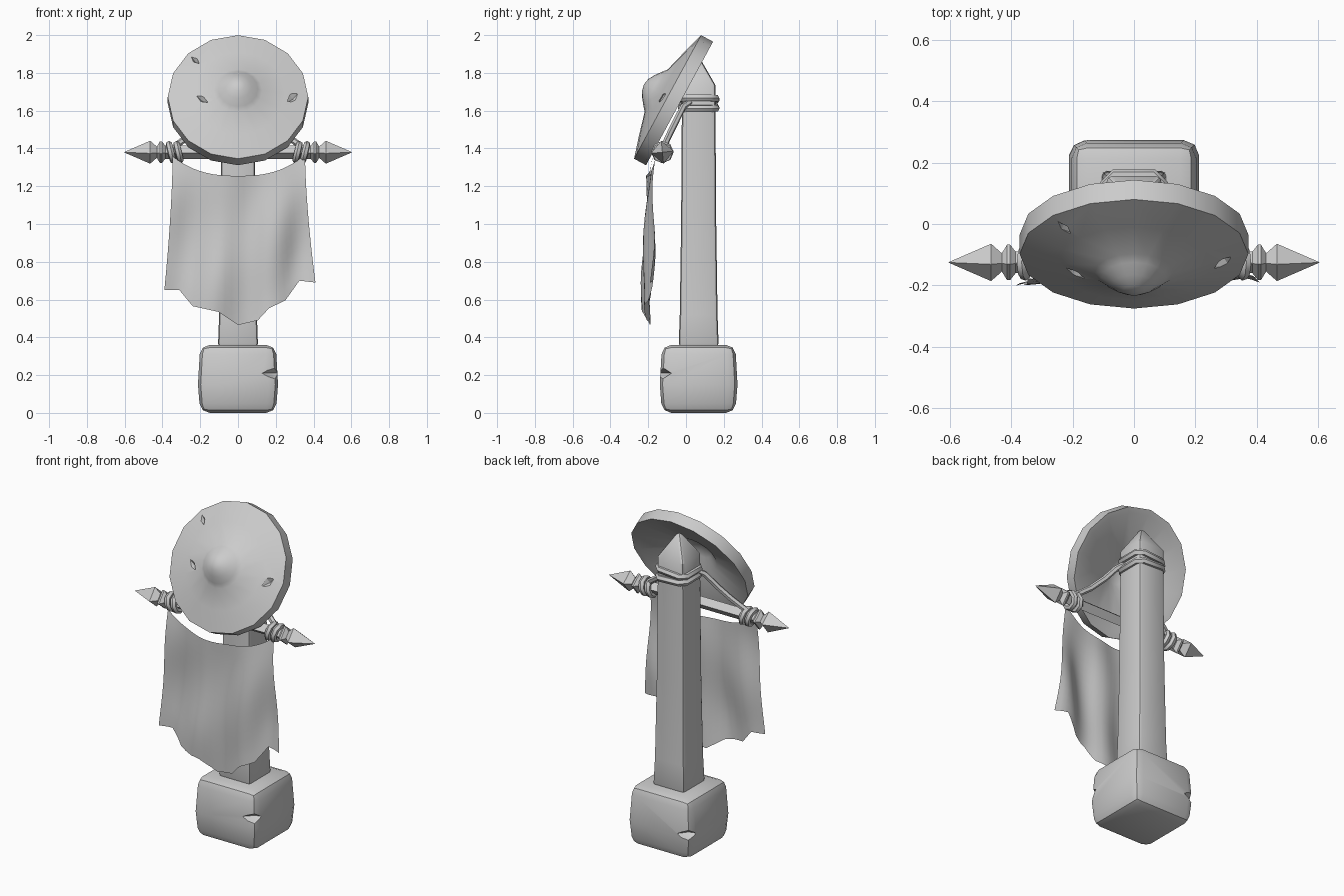
import bpy, bmesh, math
from mathutils import Matrix, Vector

if "Cube" in bpy.data.objects:
    bpy.data.objects.remove(bpy.data.objects["Cube"])

T, R = Matrix.Translation, Matrix.Rotation
CY = 0.067                      # post centre in y


def from_bmesh(name, bm):
    me = bpy.data.meshes.new(name)
    bm.to_mesh(me)
    bm.free()
    ob = bpy.data.objects.new(name, me)
    bpy.context.collection.objects.link(ob)
    return ob


def lathe(name, profile, segs, mat, turn=0.0):
    """Revolve (radius, height) points around local z."""
    bm = bmesh.new()
    rings = []
    for r, h in profile:
        rings.append([bm.verts.new((r * math.cos(turn + math.tau * i / segs),
                                    r * math.sin(turn + math.tau * i / segs), h)) for i in range(segs)])
    for a, b in zip(rings, rings[1:]):
        for i in range(segs):
            j = (i + 1) % segs
            bm.faces.new((a[i], a[j], b[j], b[i]))
    bmesh.ops.remove_doubles(bm, verts=bm.verts, dist=1e-5)
    bmesh.ops.recalc_face_normals(bm, faces=bm.faces)
    bm.transform(mat)
    return from_bmesh(name, bm)


def rope(name, pts, radius, cyclic):
    cu = bpy.data.curves.new(name, 'CURVE')
    cu.dimensions = '3D'
    cu.bevel_depth = radius
    cu.bevel_resolution = 1
    cu.use_fill_caps = True
    sp = cu.splines.new('POLY')
    sp.points.add(len(pts) - 1)
    for p, c in zip(sp.points, pts):
        p.co = (*c, 1)
    sp.use_cyclic_u = cyclic
    ob = bpy.data.objects.new(name, cu)
    bpy.context.collection.objects.link(ob)
    finish(ob, 50)


def bevel(ob, width, segs):
    m = ob.modifiers.new('bevel', 'BEVEL')
    m.width, m.segments = width, segs
    m.limit_method, m.angle_limit = 'ANGLE', math.radians(30)


def chip(ob, mats):
    """Cut diamond-shaped nicks, returning the cutters."""
    cutters = []
    for mat in mats:
        c = lathe('nick_cutter', [(0, -1), (1, 0), (0, 1)], 4, mat)
        c.hide_render = True
        m = ob.modifiers.new('nick', 'BOOLEAN')
        m.operation, m.solver, m.object = 'DIFFERENCE', 'EXACT', c
        cutters.append(c)
    return cutters


def finish(ob, angle, cutters=()):
    bpy.ops.object.select_all(action='DESELECT')
    bpy.context.view_layer.objects.active = ob
    ob.select_set(True)
    bpy.ops.object.convert(target='MESH')
    bpy.ops.object.shade_smooth_by_angle(angle=math.radians(angle))
    for c in cutters:
        bpy.data.objects.remove(c)


# Rough stone base with chipped edges
S2 = math.sqrt(2)
base = lathe('stone_base', [(0, 0), (.2 * S2, 0), (.212 * S2, .15), (.2 * S2, .36), (0, .36)],
             4, T((0, CY, 0)) @ Matrix.Diagonal((1, .97, 1, 1)), math.pi / 4)
bevel(base, .05, 2)
cuts = chip(base, [T((sx * .2, CY + sy * .195, z)) @ R(a, 4, 'Z') @ Matrix.Diagonal((.16, .05, .035, 1))
                   for sx, sy, z, a in ((1, -1, .21, .5), (-1, 1, .16, .6))])
finish(base, 35, cuts)

# Tapered square post with a pointed top
post = lathe('post', [(r * S2, z) for r, z in ((0, .35), (.106, .35), (.1, .52), (.093, 1.0),
                                              (.089, 1.6), (.089, 1.735), (0, 1.89))],
             4, T((0, CY, 0)), math.pi / 4)
bevel(post, .018, 2)
finish(post, 35)

# Hollow round shield, leaning back, with a central boss and nicks
lean = T((0, -.0975, 1.6725)) @ R(math.radians(61.5), 4, 'X')
shield = lathe('shield', [(0, .142), (.035, .135), (.07, .115), (.105, .088), (.128, .069), (.25, .036), (.372, 0),
                          (.372, -.072), (.34, -.066), (.13, .005), (.07, .045), (0, .065)], 16, lean)
cuts = chip(shield, [lean @ T((x, u, h)) @ R(math.radians(a), 4, 'Z') @ Matrix.Diagonal((.055, w, .022, 1))
                     for x, u, h, a, w in ((-.19, -.04, .05, -38, .016), (.29, -.015, .024, 45, .026),
                                           (-.225, .21, .017, -50, .014))])
finish(shield, 30, cuts)

# Square crossbar ending in spearheads
half = [(.035, .385), (.058, .403), (.058, .413), (.03, .43), (.061, .465), (0, .605)]
bar_pos = Vector((0, -.125, 1.38))
lathe('crossbar', [(r, -x) for r, x in reversed(half)] + half, 4, T(bar_pos) @ R(math.pi / 2, 4, 'Y'), .1)

# Rope turns around the post
for k, z in enumerate((1.615, 1.66)):
    a, b = .092, .062
    rope(f'post_rope_{k + 1}', [(x, CY + y, z + (.08 * x if k else -.04 * x)) for x, y in
         ((a, -b), (a, b), (b, a), (-b, a), (-a, b), (-a, -b), (-b, -a), (b, -a))], .02, True)

# Rope turns on the bar and hanging ropes, both sides
for s, side in ((1, 'right'), (-1, 'left')):
    for k, x in enumerate((.315, .355)):
        pts = [(s * (x + .01 * math.sin(i * math.pi / 4)), bar_pos.y + .042 * math.cos(i * math.pi / 4),
                bar_pos.z + .042 * math.sin(i * math.pi / 4)) for i in range(8)]
        rope(f'bar_rope_{side}_{k + 1}', pts, .018, True)
    rope(f'hanging_rope_{side}', [(s * .08, .02, 1.645), (s * .115, -.015, 1.62), (s * .17, -.05, 1.55),
                                  (s * .24, -.085, 1.48), (s * .33, -.115, 1.415)], .017, False)

# Draped banner with a ragged hem
hem = [(-.39, .65), (-.31, .65), (-.24, .565), (-.105, .535), (0, .465), (.105, .49),
       (.165, .555), (.25, .595), (.325, .70), (.41, .69)]
NX, NZ = 27, 14
bm = bmesh.new()
grid = []
for i in range(NX + 1):
    t = i / NX * (len(hem) - 1)
    k = min(int(t), len(hem) - 2)
    hx, hz = Vector(hem[k]).lerp(Vector(hem[k + 1]), t - k)
    u = hx / .4
    tx, tz = .355 * max(-1, min(1, u)), 1.255 + .11 * min(1, abs(u)) ** 2.6
    col = []
    for j in range(NZ + 1):
        v = j / NZ
        folds = .022 * math.sin(u * 8 + 1.2 * v) * min(1, .25 + v) + .009 * math.sin(7 * v + 3 * u)
        y = -.205 + folds + .018 * u * u - .012 * v * (1 - abs(u))
        y += .02 * (1 - v) ** 3 * min(1, abs(u))
        col.append(bm.verts.new((tx + (hx - tx) * v ** 1.6, y, tz + (hz - tz) * v)))
    grid.append(col)
for a, b in zip(grid, grid[1:]):
    for j in range(NZ):
        bm.faces.new((a[j], a[j + 1], b[j + 1], b[j]))
finish(from_bmesh('banner', bm), 60)
